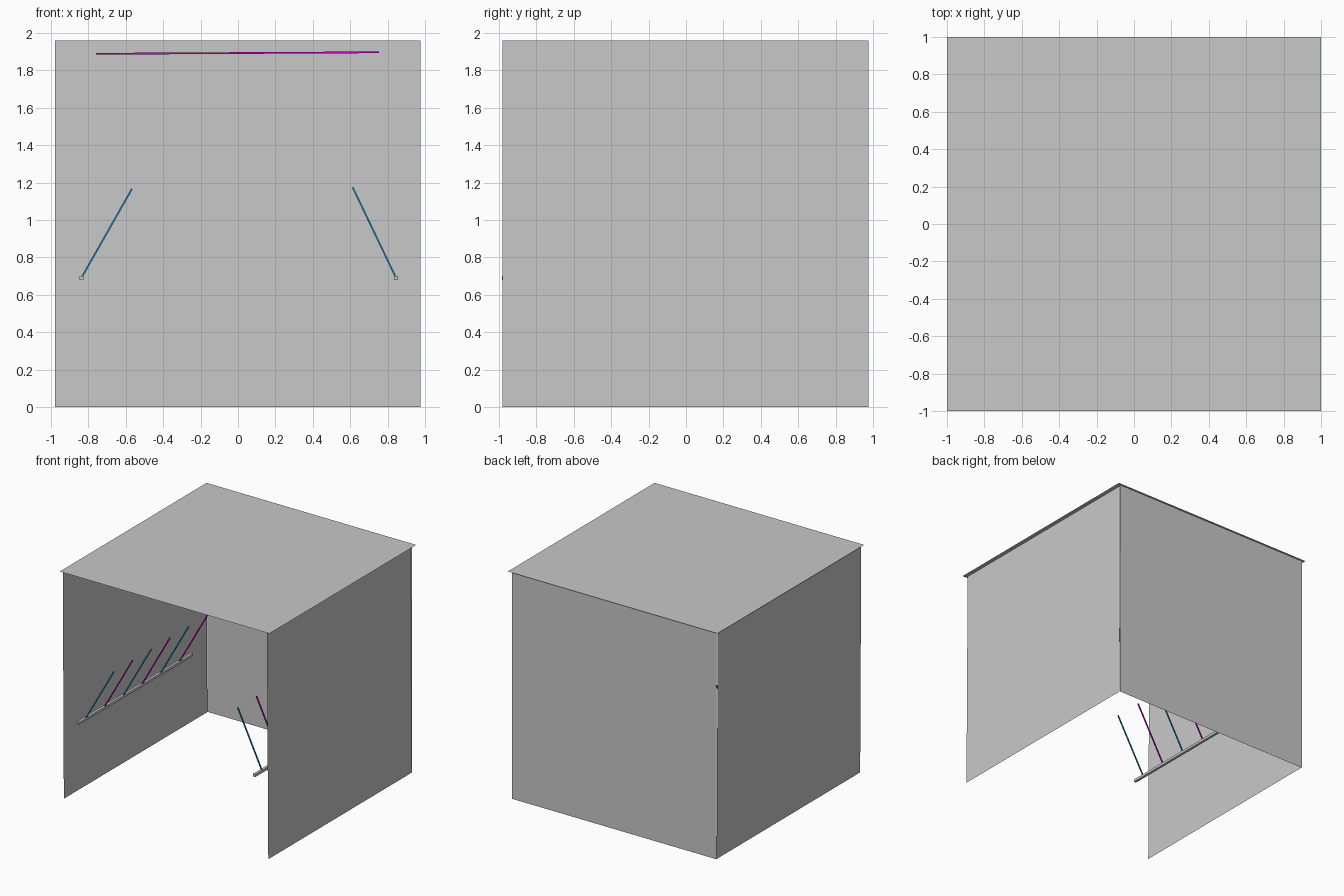
import bpy, bmesh
from mathutils import Vector

if "Cube" in bpy.data.objects:
    bpy.data.objects.remove(bpy.data.objects["Cube"])


def material(name, rgb):
    m = bpy.data.materials.new(name)
    m.diffuse_color = (*rgb, 1)
    m.use_nodes = True
    m.node_tree.nodes["Principled BSDF"].inputs["Base Color"].default_value = m.diffuse_color
    return m


GREY = material("panel grey", (0.58, 0.58, 0.58))
BLUE = material("tube blue", (0.01, 0.27, 0.5))
MAGENTA = material("tube magenta", (0.6, 0.0, 0.55))


def finish(name, bm, mat):
    me = bpy.data.meshes.new(name)
    bm.to_mesh(me)
    bm.free()
    me.materials.append(mat)
    ob = bpy.data.objects.new(name, me)
    bpy.context.collection.objects.link(ob)


def panel(name, corners):
    """Single flat sheet."""
    bm = bmesh.new()
    bm.faces.new([bm.verts.new(c) for c in corners])
    finish(name, bm, GREY)


def bar(name, a, b, size, mat):
    """Square bar running from a to b."""
    a, b = Vector(a), Vector(b)
    d = b - a
    bm = bmesh.new()
    bmesh.ops.create_cube(bm, size=1)
    bmesh.ops.scale(bm, vec=(size, size, d.length), verts=bm.verts)
    bmesh.ops.rotate(bm, matrix=d.to_track_quat('Z', 'Y').to_matrix(), verts=bm.verts)
    bmesh.ops.translate(bm, vec=(a + b) / 2, verts=bm.verts)
    finish(name, bm, mat)


# Thin sheets of the booth; the side walls lean very slightly
F, B, H = -0.98, 0.975, 1.96
panel("left_wall", [(-0.975, B, 0), (-0.975, F, 0), (-0.985, F, H), (-0.985, B, H)])
panel("right_wall", [(0.975, F, 0), (0.975, B, 0), (0.962, B, H), (0.962, F, H)])
panel("back_wall", [(0.975, 0.98, 0), (-0.978, 0.98, 0), (-0.978, 0.98, H), (0.975, 0.98, H)])
panel("roof", [(-1, -1, H), (1, -1, H), (1, 1, H), (-1, 1, H)])

# Side rails, each carrying a row of leaning light tubes
tube_y = [-0.88 + 0.255 * i for i in range(6)]
racks = (("left", -0.837, (-0.835, 0.695), (-0.567, 1.167)),
         ("right", 0.845, (0.843, 0.695), (0.613, 1.175)))
for side, x, low, high in racks:
    bar(f"{side}_rail", (x, -0.985, 0.69), (x, 0.57, 0.69), 0.022, GREY)
    for i, y in enumerate(tube_y):
        bar(f"{side}_tube_{i + 1}", (low[0], y, low[1]), (high[0], y, high[1]),
            0.009, MAGENTA if i % 2 else BLUE)

# Light tubes across the ceiling
for i, y in enumerate(tube_y[1:]):
    bar(f"ceiling_tube_{i + 1}", (-0.76, y, 1.889), (0.755, y, 1.897),
        0.009, BLUE if i % 2 else MAGENTA)
